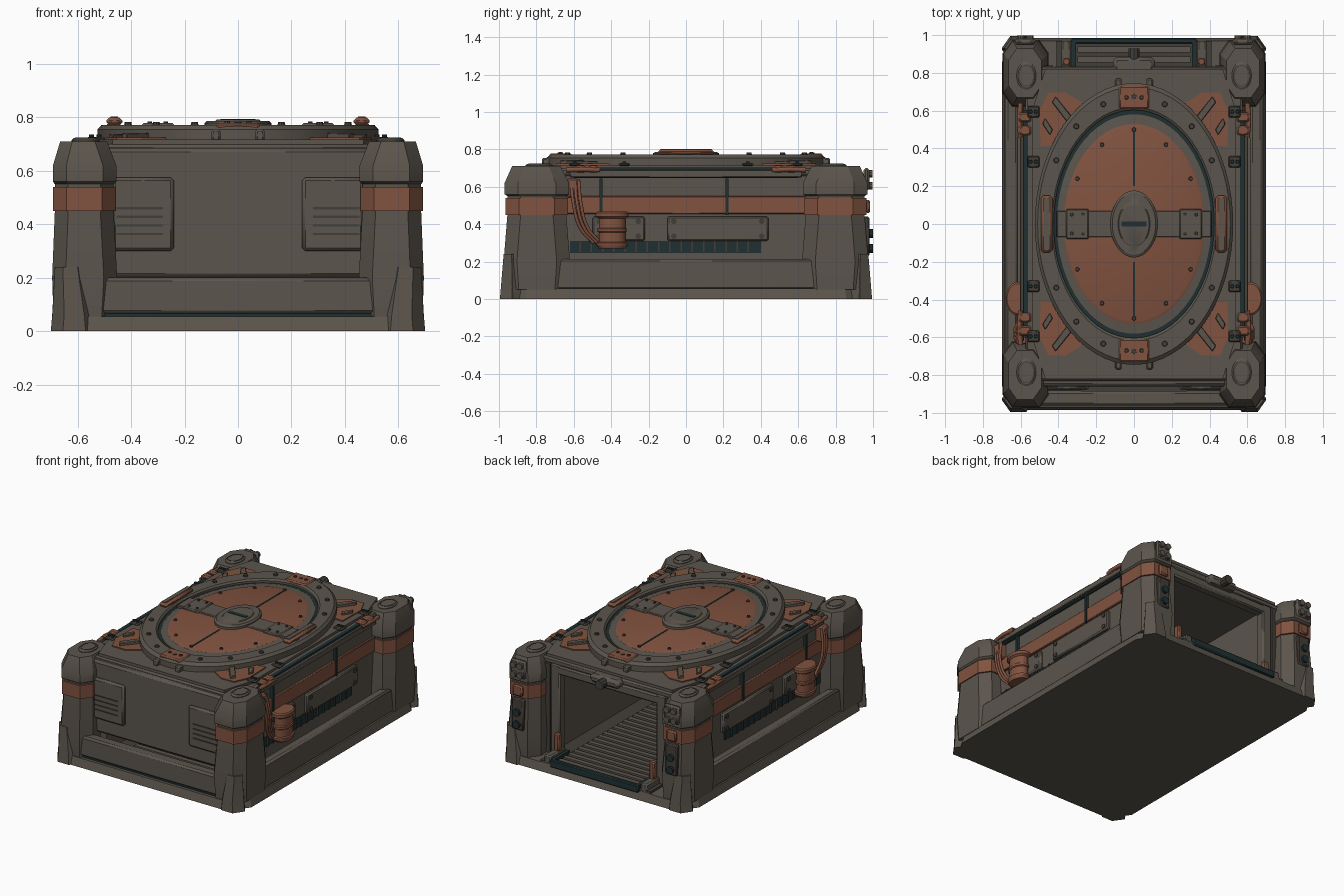
import bpy, bmesh
from math import pi, cos, sin
from mathutils import Vector, Matrix

old = bpy.data.objects.get("Cube")
if old:
    bpy.data.objects.remove(old)

STRETCH = 1.42   # round parts are longer along y


def material(name, rgb):
    m = bpy.data.materials.new(name)
    m.use_nodes = True
    m.diffuse_color = (*rgb, 1)
    shader = next(n for n in m.node_tree.nodes if n.type == 'BSDF_PRINCIPLED')
    shader.inputs["Base Color"].default_value = (*rgb, 1)
    return m


GREY = material("warm grey metal", (.105, .09, .073))
RUST = material("rust orange", (.22, .085, .05))
TEAL = material("dark teal", (.014, .03, .032))
DARK = material("dark grey metal", (.055, .048, .04))


def finish(name, bm, mat, mirror="", bevel=0):
    bmesh.ops.remove_doubles(bm, verts=bm.verts, dist=1e-5)
    bmesh.ops.recalc_face_normals(bm, faces=bm.faces)
    me = bpy.data.meshes.new(name)
    bm.to_mesh(me)
    bm.free()
    me.materials.append(mat)
    me.polygons.foreach_set("use_smooth", [True] * len(me.polygons))
    me.set_sharp_from_angle(angle=pi / 6)
    ob = bpy.data.objects.new(name, me)
    bpy.context.collection.objects.link(ob)
    if bevel:
        b = ob.modifiers.new("Bevel", 'BEVEL')
        b.width, b.segments = bevel, 1
    if mirror:
        m = ob.modifiers.new("Mirror", 'MIRROR')
        m.use_axis = ("x" in mirror, "y" in mirror, False)
        m.use_mirror_merge = False
    return ob


def skin(bm, rings, closed=False):
    """Join rings of points with quads; cap the ends unless the section is closed."""
    loops = [[bm.verts.new(p) for p in r] for r in rings]
    n = len(loops[0])
    pairs = list(zip(loops, loops[1:])) + ([(loops[-1], loops[0])] if closed else [])
    for a, b in pairs:
        for i in range(n):
            j = (i + 1) % n
            bm.faces.new((a[i], a[j], b[j], b[i]))
    if not closed:
        bm.faces.new(loops[0])
        bm.faces.new(loops[-1])


def box(name, x, y, z, mat=GREY, mirror="", bevel=0):
    bm = bmesh.new()
    skin(bm, [[(x[0], y[0], h), (x[1], y[0], h), (x[1], y[1], h), (x[0], y[1], h)] for h in z])
    return finish(name, bm, mat, mirror, bevel)


def slab(name, outline, z, mat=GREY, mirror="", bevel=0):
    bm = bmesh.new()
    skin(bm, [[(x, y, h) for x, y in outline] for h in z])
    return finish(name, bm, mat, mirror, bevel)


def octagon(x0, x1, y0, y1, c, z):
    d = c * STRETCH
    return [(x0 + c, y0, z), (x1 - c, y0, z), (x1, y0 + d, z), (x1, y1 - d, z),
            (x1 - c, y1, z), (x0 + c, y1, z), (x0, y1 - d, z), (x0, y0 + d, z)]


def loft(name, sections, mat=GREY, mirror=""):
    bm = bmesh.new()
    skin(bm, [octagon(*s) for s in sections])
    return finish(name, bm, mat, mirror)


def lathe(name, profile, centre=(0, 0), mat=GREY, mirror="", closed=False, n=64):
    bm = bmesh.new()
    skin(bm, [[(centre[0] + r * cos(i * 2 * pi / n), centre[1] + r * STRETCH * sin(i * 2 * pi / n), z)
               for i in range(n)] for r, z in profile], closed)
    return finish(name, bm, mat, mirror)


def studs(name, points, r, depth, mat=DARK, mirror="", axis='Z'):
    bm = bmesh.new()
    turn = {'Z': Matrix(), 'X': Matrix.Rotation(pi / 2, 4, 'Y'), 'Y': Matrix.Rotation(pi / 2, 4, 'X')}[axis]
    for p in points:
        bmesh.ops.create_cone(bm, cap_ends=True, segments=10, radius1=r, radius2=r * .8 if axis == 'Z' else r,
                              depth=depth, matrix=Matrix.Translation(p) @ turn)
    return finish(name, bm, mat, mirror)


def pipe(name, points, r, mat=RUST):
    for side in (-1, 1):
        cu = bpy.data.curves.new(name, 'CURVE')
        cu.dimensions, cu.bevel_depth, cu.bevel_resolution = '3D', r, 2
        s = cu.splines.new('BEZIER')
        s.bezier_points.add(len(points) - 1)
        for bp, p in zip(s.bezier_points, points):
            bp.co = Vector((p[0] * side, p[1], p[2]))
            bp.handle_left_type = bp.handle_right_type = 'AUTO'
        cu.materials.append(mat)
        bpy.context.collection.objects.link(bpy.data.objects.new(name, cu))


# Base and perimeter beams
loft("base_plate", [(-.7, .7, -.985, .985, .09, 0), (-.685, .685, -.97, .97, .085, .055)])
box("side_beam", (.615, .68), (-.9, .9), (.05, .215), GREY, "x", .012)
box("front_sill", (-.6, .6), (-.96, -.885), (.065, .2), GREY, "", .012)
box("front_sill_gap", (-.56, .56), (-.95, -.89), (.05, .07), TEAL)

# Corner pillars with feet, caps and rust bands
loft("corner_pillar", [(.46, .69, .63, .965, .05, .05), (.452, .695, .62, .975, .05, .2),
                       (.465, .685, .64, .955, .05, .45), (.465, .685, .64, .955, .05, .55),
                       (.455, .692, .625, .97, .05, .56), (.455, .692, .625, .97, .05, .62),
                       (.49, .665, .67, .93, .045, .71)], GREY, "xy")
loft("pillar_band", [(.458, .692, .632, .965, .05, .45), (.458, .692, .632, .965, .05, .54)], RUST, "xy")
loft("pillar_foot", [(.525, .7, .86, .995, .045, 0), (.53, .695, .865, .99, .045, .06),
                     (.57, .685, .89, .975, .03, .24)], GREY, "xy")
lathe("pillar_cap", [(.052, .705), (.052, .715), (.044, .722)], (.57, .785), GREY, "xy", n=24)
lathe("pillar_cap_groove", [(.04, .72), (.04, .724), (.037, .724), (.037, .72)],
      (.57, .785), DARK, "xy", True, 24)

# Hollow body
box("side_wall", (.41, .565), (-.82, .82), (.05, .66), GREY, "x")
box("front_wall", (-.5, .5), (-.86, -.8), (.2, .685), GREY, "", .015)
box("roof", (-.575, .575), (-.83, .83), (.655, .7), GREY, "", .012)
slab("roof_plate", [(-.47, -.82), (.47, -.82), (.54, -.6), (.54, .6), (.47, .82),
                    (-.47, .82), (-.54, .6), (-.54, -.6)], (.695, .717), GREY)
box("roof_rail", (.583, .603), (-.62, .62), (.65, .69), GREY, "x", .004)
box("roof_trench", (.56, .585), (-.6, .6), (.67, .702), TEAL, "x")

# Front vent panels
box("vent_panel", (.24, .47), (-.88, -.85), (.3, .575), GREY, "x", .012)
for i in range(4):
    z = .36 + i * .032
    box("vent_slot", (.28, .455), (-.884, -.87), (z, z + .008), DARK, "x")

# Side wall dressing
box("side_stripe", (.56, .58), (-.65, .65), (.455, .55), RUST, "x", .004)
box("side_grille", (.56, .572), (-.62, .4), (.245, .31), TEAL, "x")
for i in range(16):
    y = -.57 + i * .06
    box("grille_fin", (.56, .58), (y, y + .008), (.245, .31), DARK, "x")
for y0, y1 in ((-.1, .44), (-.5, -.22)):
    box("side_panel", (.56, .59), (y0, y1), (.31, .44), GREY, "x", .008)
    studs("panel_bolts", [(.59, y, z) for y in (y0 + .035, y1 - .035) for z in (.335, .415)],
          .015, .012, DARK, "x", 'X')
for y in (-.455, .22):
    box("side_seam", (.56, .586), (y - .008, y + .008), (.45, .645), TEAL, "x")
box("upper_seam", (.56, .578), (-.6, .6), (.648, .66), TEAL, "x")

# Drums and hoses
lathe("drum", [(.05, .27), (.058, .285), (.058, .3), (.05, .305), (.05, .355), (.055, .36), (.055, .375),
               (.05, .38), (.05, .43), (.062, .44), (.062, .46), (.055, .467)], (.617, -.395), RUST, "x", n=28)
box("hose_junction", (.56, .625), (-.64, -.575), (.54, .645), RUST, "x", .01)
for i in range(3):
    y = -.615 + i * .02
    pipe("hose", [(.61, y, .64), (.63, y + .015, .5), (.615, y + .05, .38), (.59, y + .12, .3)], .009)
for y in (.47, .54):
    box("roof_coupling", (.545, .61), (y, y + .05), (.675, .715), RUST, "xy", .008)
pipe("coupling_pipe", [(.6, -.64, .69), (.607, -.55, .693), (.6, -.46, .69)], .013)
pipe("coupling_pipe", [(.6, .64, .69), (.607, .55, .693), (.6, .46, .69)], .013)
for y in (.33, .595):
    box("roof_clamp", (.5, .565), (y - .03, y + .03), (.71, .727), DARK, "xy", .006)
    studs("clamp_bolts", [(.52, y, .73), (.548, y, .73)], .011, .012, TEAL, "xy")

# Rust corner plates and diagonal braces
slab("corner_plate", [(.24, .62), (.36, .695), (.455, .695), (.5, .6), (.495, .41), (.38, .42)],
     (.71, .724), RUST, "xy")
slab("corner_brace", [(.33, .57), (.35, .535), (.435, .645), (.415, .675)], (.72, .742), GREY, "xy", .004)
slab("corner_brace_short", [(.43, .5), (.445, .47), (.485, .53), (.47, .56)], (.72, .738), GREY, "xy", .004)

# Large oval hatch
lathe("hatch_ring", [(.525, .71), (.525, .755), (.51, .772), (.435, .772), (.425, .762), (.425, .71)], closed=True)
lathe("hatch_seal", [(.427, .715), (.427, .748), (.408, .748), (.408, .715)], mat=TEAL, closed=True)
lathe("hatch_rim", [(.409, .715), (.409, .752), (.37, .757), (.37, .715)], closed=True)
lathe("hatch_disc", [(.372, .72), (.372, .757), (.36, .763)], mat=RUST)
box("hatch_crossbar", (-.41, .41), (-.07, .07), (.74, .772), GREY, "", .005)
box("crossbar_pad", (.24, .36), (-.08, .08), (.74, .778), GREY, "x", .006)
lathe("hatch_hub", [(.125, .75), (.125, .778), (.115, .787), (.085, .787), (.08, .791)], n=40)
box("hub_slot", (-.065, .065), (-.014, .014), (.785, .794), TEAL)
box("disc_slot", (-.005, .005), (.2, .49), (.755, .766), TEAL, "y")
studs("ring_bolts", [(.475 * cos(a), .475 * STRETCH * sin(a), .775)
                     for a in (pi * (k + .5) / 9 for k in range(18))], .016, .014)
studs("disc_bolts", [(x, y, .766) for x, y in ((0, .5), (.17, .42), (.3, .24))], .012, .012, DARK, "xy")
studs("pad_bolts", [(.27, .05, .78), (.33, .05, .78)], .01, .01, DARK, "xy")

# Hatch hinge tabs and grab handles
box("hatch_tab", (-.08, .08), (.61, .73), (.71, .779), RUST, "y", .008)
box("tab_foot", (.065, .1), (.68, .77), (.71, .755), GREY, "xy", .008)
studs("tab_bolts", [(.04, .67, .781)], .012, .01, DARK, "xy")
box("handle_foot", (.44, .49), (.04, .08), (.74, .775), GREY, "xy")
box("grab_handle", (.432, .492), (-.15, .15), (.77, .8), RUST, "x", .012)
box("handle_inlay", (.448, .476), (-.135, .135), (.796, .803), GREY, "x")

# Interior floor and rear ramp
box("inner_floor", (-.41, .41), (-.9, .97), (.05, .07), DARK)
for i in range(34):
    y = -.84 + i * .053
    box("floor_slat", (-.3, .3), (y, y + .032), (.065, .085), GREY)
box("ramp_edge", (-.33, .33), (.955, .985), (.045, .095), TEAL, "", .006)
box("ramp_side", (.308, .33), (.8, .97), (.06, .095), TEAL, "x")
box("ramp_cheek", (.335, .385), (.8, .97), (.05, .11), GREY, "x", .008)

# Rear doorway frame, stops and lamp
box("door_post", (.36, .43), (.77, .835), (.06, .665), GREY, "x", .008)
slab("door_shoulder", [(.43, .775), (.48, .775), (.48, .84), (.43, .84)], (.06, .66), DARK, "x")
box("door_lintel", (-.42, .42), (.77, .835), (.6, .66), GREY, "", .01)
box("door_stop", (.34, .375), (.84, .88), (.09, .22), RUST, "x", .006)
box("lamp_housing", (-.11, .11), (.8, .885), (.64, .7), GREY, "", .02)
studs("door_lamp", [(0, .9, .665)], .03, .06, DARK, "", 'Y')

# Equipment on the backs of the rear pillars
box("rear_panel", (.53, .62), (.95, .982), (.23, .44), DARK, "x", .008)
studs("rear_sockets", [(.575, .988, z) for z in (.27, .35)], .024, .022, TEAL, "x", 'Y')
box("rear_bracket", (.52, .63), (.95, .98), (.58, .7), GREY, "x", .01)
studs("rear_knobs", [(x, .983, z) for x in (.55, .6) for z in (.605, .67)], .02, .03, GREY, "x", 'Y')
box("rear_latch", (.54, .61), (.96, .985), (.46, .53), RUST, "x", .008)
